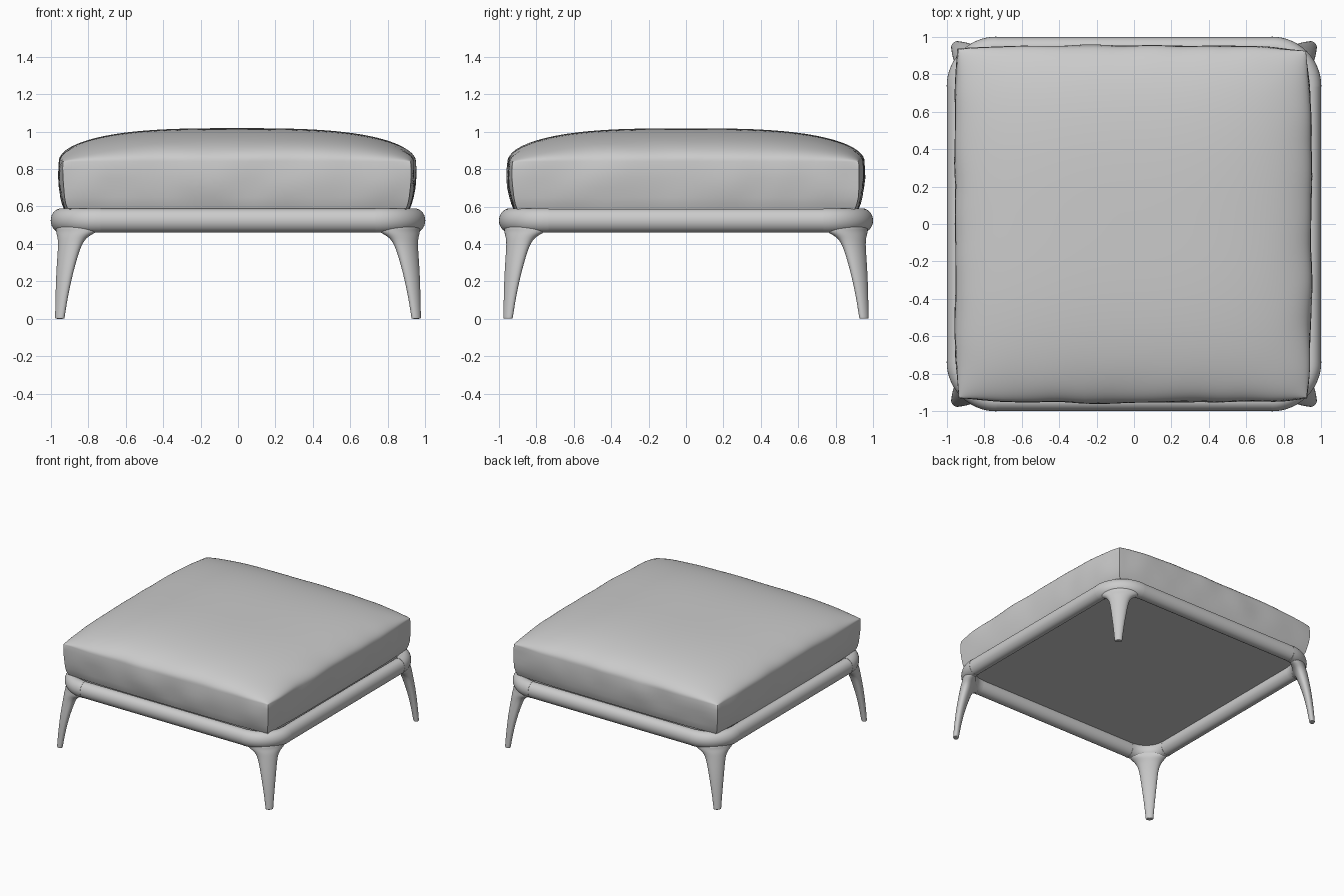
import bpy, bmesh, math
from mathutils import Vector, noise

if "Cube" in bpy.data.objects:
    bpy.data.objects.remove(bpy.data.objects["Cube"])

ARC_C, ARC_R = 0.735, 0.208      # corner bend centre and mid radius
RAIL_Z = 0.525


def finish(name, bm, angle=40, subsurf=0):
    bmesh.ops.recalc_face_normals(bm, faces=bm.faces)
    me = bpy.data.meshes.new(name)
    bm.to_mesh(me)
    bm.free()
    ob = bpy.data.objects.new(name, me)
    bpy.context.collection.objects.link(ob)
    if subsurf:
        m = ob.modifiers.new("Smooth", 'SUBSURF')
        m.levels = m.render_levels = subsurf
    bpy.ops.object.select_all(action='DESELECT')
    ob.select_set(True)
    bpy.context.view_layer.objects.active = ob
    bpy.ops.object.shade_smooth_by_angle(angle=math.radians(angle))
    return ob


def loft(bm, rings):
    """Skin closed rings of points and cap both ends."""
    vs = [[bm.verts.new(p) for p in r] for r in rings]
    n = len(vs[0])
    for a, b in zip(vs, vs[1:]):
        for i in range(n):
            bm.faces.new((a[i], a[(i + 1) % n], b[(i + 1) % n], b[i]))
    bm.faces.new(vs[0])
    bm.faces.new(vs[-1])


def circle(n):
    return [(math.cos(2 * math.pi * i / n), math.sin(2 * math.pi * i / n)) for i in range(n)]


def polar(ang, r, z):
    return Vector((ARC_C + r * math.cos(ang), ARC_C + r * math.sin(ang), z))


def spin(bm, k):
    bmesh.ops.rotate(bm, verts=bm.verts, matrix=Quarter(k))


def Quarter(k):
    from mathutils import Matrix
    return Matrix.Rotation(k * math.pi / 2, 3, 'Z')


# leg sections: z, half angle width, mid radius, half thickness
LEG = [(0.0, 0.085, 0.306, 0.019), (0.004, 0.095, 0.306, 0.021), (0.02, 0.10, 0.304, 0.022),
       (0.12, 0.135, 0.292, 0.026), (0.24, 0.20, 0.272, 0.033), (0.34, 0.27, 0.248, 0.041),
       (0.40, 0.34, 0.231, 0.047), (0.435, 0.45, 0.221, 0.051), (0.457, 0.64, 0.213, 0.053),
       (0.475, 0.78, 0.209, 0.053), (0.51, 0.80, 0.208, 0.052)]

places = ["back_right", "back_left", "front_left", "front_right"]
sides = ["right", "back", "left", "front"]
for k in range(4):
    # corner bend of the frame
    bm = bmesh.new()
    loft(bm, [[polar(a, ARC_R + 0.057 * c, RAIL_Z + 0.065 * s) for c, s in circle(28)]
              for a in [math.pi / 2 * i / 16 for i in range(17)]])
    spin(bm, k)
    finish(places[k] + "_frame_corner", bm)

    # leg that flares into the corner
    bm = bmesh.new()
    loft(bm, [[polar(math.pi / 4 + w * c, r + t * s, z) for c, s in circle(20)]
              for z, w, r, t in LEG])
    spin(bm, k)
    finish(places[k] + "_leg", bm, 60, 2)

    # straight rail
    bm = bmesh.new()
    loft(bm, [[Vector((ARC_C + ARC_R + 0.055 * c, y, RAIL_Z + 0.063 * s)) for c, s in circle(28)]
              for y in (-ARC_C, ARC_C)])
    spin(bm, k)
    finish(sides[k] + "_rail", bm)

# support panel inside the frame
bm = bmesh.new()
bmesh.ops.create_cube(bm, size=1)
bmesh.ops.scale(bm, verts=bm.verts, vec=(1.8, 1.8, 0.028))
bmesh.ops.translate(bm, verts=bm.verts, vec=(0, 0, 0.572))
finish("support_panel", bm)

# cushion: domed top grid, sides extruded down with a bulge
bm = bmesh.new()
bmesh.ops.create_grid(bm, x_segments=56, y_segments=56, size=1)


def dome(u):
    return max(0.0, 1 - abs(u) ** 3) ** 0.5


def outline(u, v, half):
    """Square with slightly bowed sides."""
    return half * u * (1 - 0.022 * v ** 4), half * v * (1 - 0.022 * u ** 4)


uv = {}
for v in bm.verts:
    s, t = (math.sin(math.pi / 2 * c) for c in v.co[:2])
    x, y = outline(s, t, 0.95)
    v.co = (x, y, 0.84 + 0.178 * dome(s) * dome(t))
    uv[v] = (s, t)
edges = [e for e in bm.edges if e.is_boundary]
for z, half in [(0.80, 0.953), (0.75, 0.953), (0.70, 0.949), (0.65, 0.942), (0.615, 0.934), (0.588, 0.924)]:
    new = bmesh.ops.extrude_edge_only(bm, edges=edges)["geom"]
    edges = [g for g in new if isinstance(g, bmesh.types.BMEdge)]
    for v in [g for g in new if isinstance(g, bmesh.types.BMVert)]:
        x, y = v.co[:2]
        m = max(abs(x), abs(y))
        s, t = outline(x / m, y / m, 1)
        s, t = x / max(abs(x), abs(y), 1e-6), y / max(abs(x), abs(y), 1e-6)
        v.co = (*outline(s, t, half), z)
bmesh.ops.contextual_create(bm, geom=edges)
# soft creases near the edges
for v in bm.verts:
    m = max(abs(v.co.x), abs(v.co.y))
    k = max(0, m - 0.7) / 0.25 * min(1, max(0, (v.co.z - 0.6) / 0.1))
    d = noise.noise(v.co * 4.5) * 0.012 * k
    v.co += Vector((v.co.x, v.co.y, 0)) * d
    v.co.x -= 0.006
finish("cushion", bm, 50)
